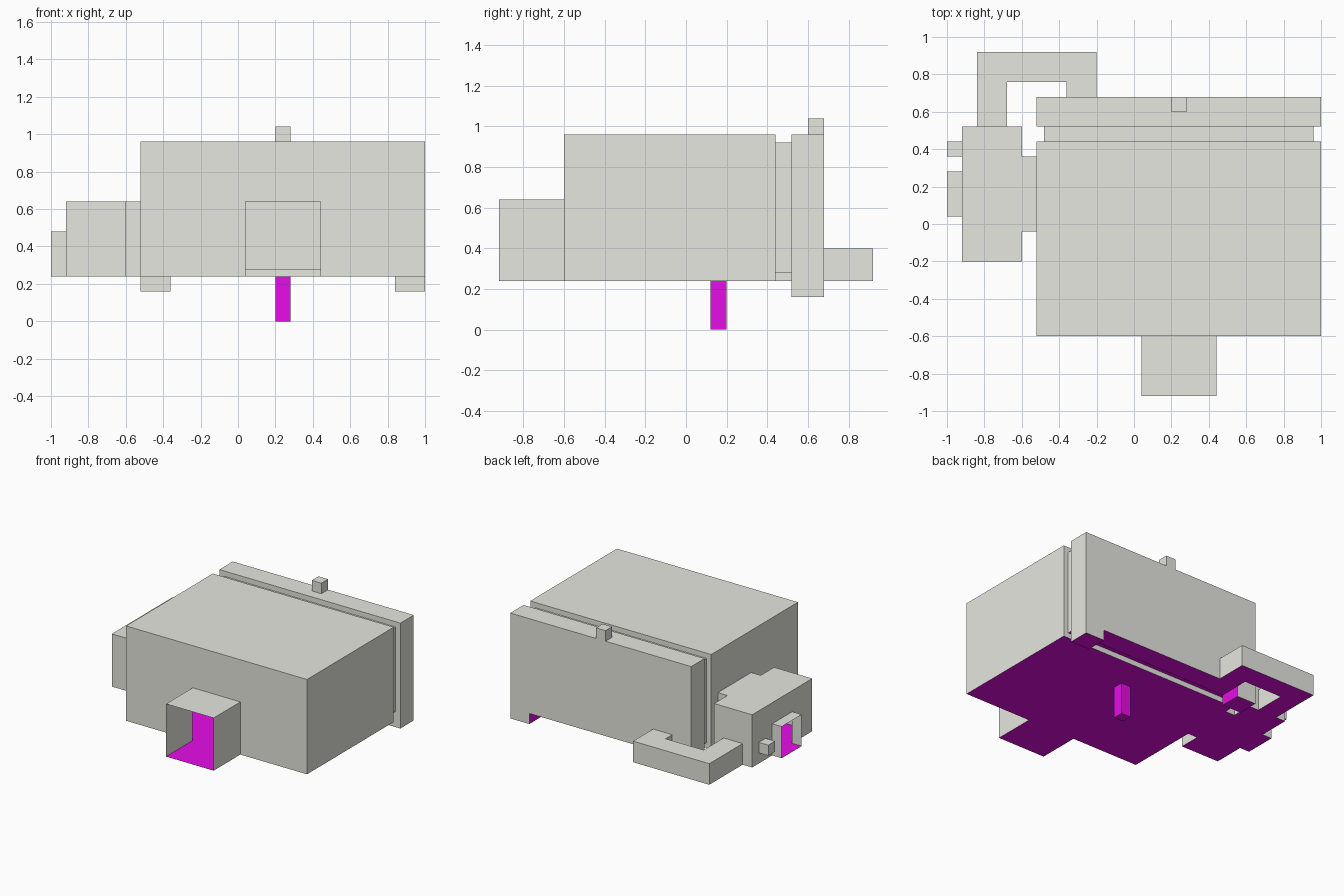
import bpy, bmesh

if "Cube" in bpy.data.objects:
    bpy.data.objects.remove(bpy.data.objects["Cube"])


def material(name, rgb):
    m = bpy.data.materials.new(name)
    m.diffuse_color = (*rgb, 1.0)
    m.use_nodes = True
    m.node_tree.nodes["Principled BSDF"].inputs["Base Color"].default_value = m.diffuse_color
    return m


WALL = material("pale_grey", (0.80, 0.80, 0.75))
FLOOR = material("magenta", (0.80, 0.004, 0.80))


def room(name, lo, hi, opened=(), holes=(), floor=("-z",)):
    """Hollow thin-walled box. opened: sides left off. holes: (side, rect),
    rect = (u0, u1, v0, v1) on the other two axes. floor: magenta sides."""
    bm = bmesh.new()
    for axis in range(3):
        b, c = [i for i in range(3) if i != axis]
        for sign in "-+":
            side = sign + "xyz"[axis]
            if side in opened:
                continue
            cuts = [r for s, r in holes if s == side]
            us = sorted({lo[b], hi[b], *[u for r in cuts for u in r[:2]]})
            vs = sorted({lo[c], hi[c], *[v for r in cuts for v in r[2:]]})
            for u0, u1 in zip(us, us[1:]):
                for v0, v1 in zip(vs, vs[1:]):
                    um, vm = (u0 + u1) / 2, (v0 + v1) / 2
                    if any(r[0] < um < r[1] and r[2] < vm < r[3] for r in cuts):
                        continue
                    corners = []
                    for u, v in ((u0, v0), (u1, v0), (u1, v1), (u0, v1)):
                        p = [0, 0, 0]
                        p[axis] = hi[axis] if sign == "+" else lo[axis]
                        p[b], p[c] = u, v
                        corners.append(bm.verts.new(p))
                    # keep every wall facing outward
                    if (sign == "+") == (axis == 1):
                        corners.reverse()
                    f = bm.faces.new(corners)
                    f.material_index = 1 if side in floor else 0
    bmesh.ops.remove_doubles(bm, verts=bm.verts, dist=1e-5)
    me = bpy.data.meshes.new(name)
    bm.to_mesh(me)
    bm.free()
    me.materials.append(WALL)
    me.materials.append(FLOOR)
    ob = bpy.data.objects.new(name, me)
    bpy.context.collection.objects.link(ob)


Z = 0.24  # floor level

# Main hall with its front porch and the post below
porch_door = (0.04, 0.44, Z, 0.64)
back_door = (-0.48, 0.96, 0.28, 0.92)
side_door = (-0.04, 0.36, Z, 0.64)
room("main_hall", (-0.52, -0.6, Z), (1.0, 0.44, 0.96),
     holes=[("-y", porch_door), ("+y", back_door), ("-x", side_door)])
room("front_porch", (0.04, -0.92, Z), (0.44, -0.6, 0.64), opened=("-y", "+y"))
room("support_post", (0.2, 0.12, 0), (0.28, 0.2, Z), opened=("+z",),
     floor=("-x", "+x", "-y", "+y", "-z"))

# Narrow neck and back gallery
room("back_neck", (-0.48, 0.44, 0.28), (0.96, 0.52, 0.92), opened=("-y", "+y"))
pipe_end = (-0.36, -0.2, Z, 0.40)
room("back_gallery", (-0.52, 0.52, Z), (1.0, 0.68, 0.96),
     holes=[("-y", back_door), ("+y", pipe_end),
            ("-z", (-0.52, -0.36, 0.52, 0.68)), ("-z", (0.84, 1.0, 0.52, 0.68)),
            ("+z", (0.2, 0.28, 0.6, 0.68))])
for label, x, inner in (("left", -0.52, "+x"), ("right", 0.84, "-x")):
    room(label + "_foot", (x, 0.52, 0.16), (x + 0.16, 0.68, Z),
         opened=("+z",), floor=("-z", inner))
room("chimney", (0.2, 0.6, 0.96), (0.28, 0.68, 1.04), opened=("-z",))

# Side room with link, doorway and small window box
room("side_link", (-0.6, -0.04, Z), (-0.52, 0.36, 0.64), opened=("-x", "+x"))
room("side_room", (-0.92, -0.2, Z), (-0.6, 0.52, 0.64),
     holes=[("+x", side_door), ("-x", (0.04, 0.28, Z, 0.48)),
            ("-x", (0.36, 0.44, 0.32, 0.40)), ("+y", (-0.84, -0.68, Z, 0.40))])
room("side_doorway", (-1.0, 0.04, Z), (-0.92, 0.28, 0.48), opened=("-x", "+x"))
room("window_box", (-1.0, 0.36, 0.32), (-0.92, 0.44, 0.40),
     opened=("+x",), floor=())

# Low corridor bending round from the side room to the gallery
room("corridor_start", (-0.84, 0.52, Z), (-0.68, 0.92, 0.40), opened=("-y",),
     holes=[("+x", (0.76, 0.92, Z, 0.40))])
room("corridor_middle", (-0.68, 0.76, Z), (-0.2, 0.92, 0.40), opened=("-x",),
     holes=[("-y", pipe_end)])
room("corridor_end", (-0.36, 0.68, Z), (-0.2, 0.76, 0.40), opened=("-y", "+y"))
